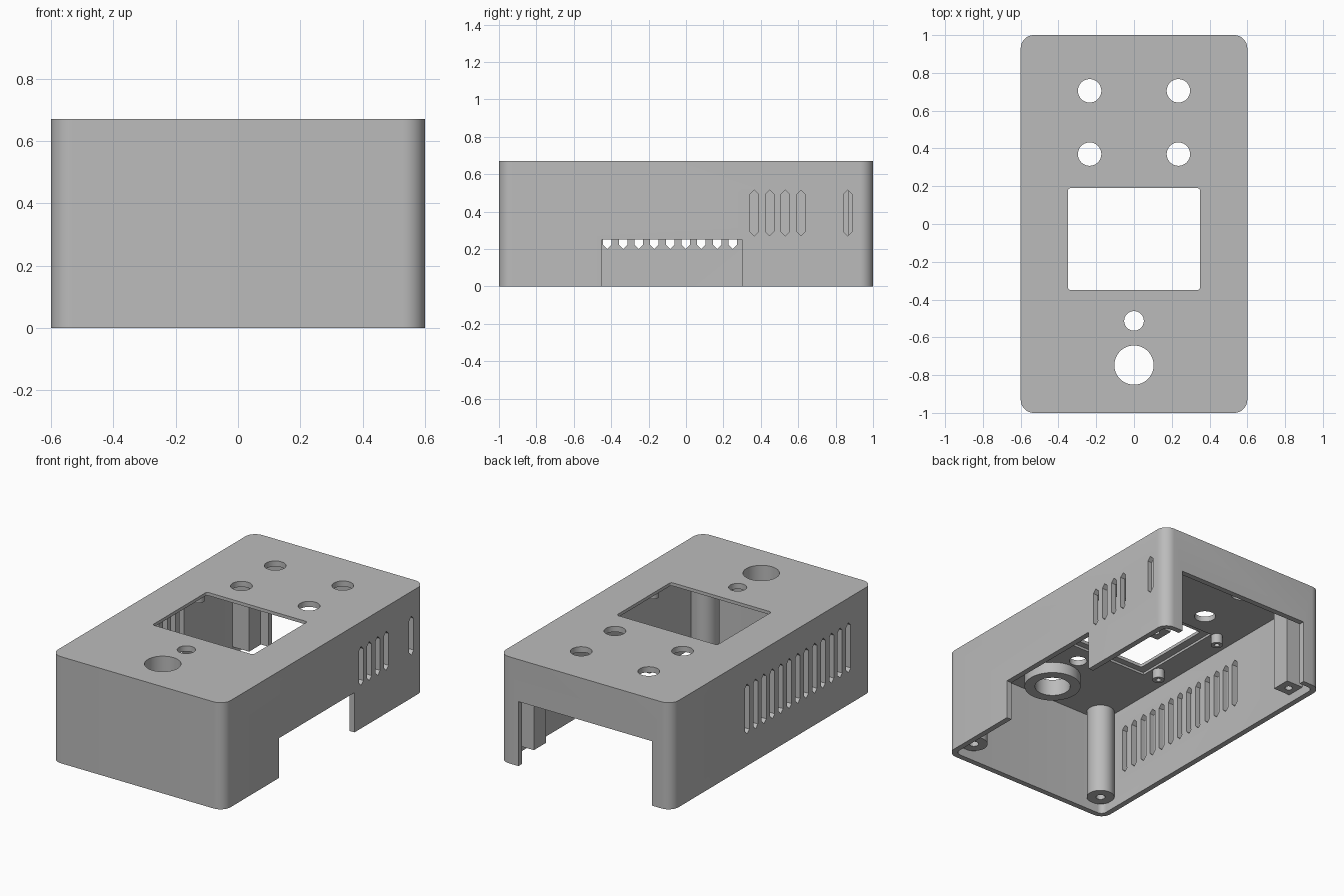
import bpy, bmesh, math
from mathutils import Matrix

cube = bpy.data.objects.get("Cube")
if cube:
    bpy.data.objects.remove(cube, do_unlink=True)

grey = bpy.data.materials.new("matte_grey")
grey.use_nodes = True
grey.diffuse_color = (0.5, 0.5, 0.5, 1)
grey.node_tree.nodes["Principled BSDF"].inputs["Base Color"].default_value = (0.5, 0.5, 0.5, 1)

HX, HY, H = 0.6, 1.0, 0.67      # half width, half length, height
WALL = 0.035
CEIL = H - WALL
POST_Z = 0.055                  # posts stop short of the rim


def rounded(x0, x1, y0, y1, r, steps=10):
    """Rounded rectangle outline."""
    pts = []
    corners = [(x1 - r, y1 - r), (x0 + r, y1 - r), (x0 + r, y0 + r), (x1 - r, y0 + r)]
    for i, (cx, cy) in enumerate(corners):
        for k in range(steps + 1):
            a = math.pi / 2 * (i + k / steps)
            pts.append((cx + r * math.cos(a), cy + r * math.sin(a)))
    return pts


def rect(x0, x1, y0, y1):
    return [(x0, y0), (x1, y0), (x1, y1), (x0, y1)]


def circle(cx, cy, r, n=48):
    return [(cx + r * math.cos(2 * math.pi * i / n), cy + r * math.sin(2 * math.pi * i / n))
            for i in range(n)]


def prism(name, outline, lo, hi, along_x=False):
    """Extrude an outline along z, or a (y, z) outline along x."""
    bm = bmesh.new()
    face = bm.faces.new([bm.verts.new((u, v, lo)) for u, v in outline])
    top = bmesh.ops.extrude_face_region(bm, geom=[face])["geom"]
    moved = [v for v in top if isinstance(v, bmesh.types.BMVert)]
    bmesh.ops.translate(bm, verts=moved, vec=(0, 0, hi - lo))
    if along_x:
        cycle = Matrix(((0, 0, 1), (1, 0, 0), (0, 1, 0)))
        bmesh.ops.transform(bm, matrix=cycle.to_4x4(), verts=bm.verts)
    bmesh.ops.recalc_face_normals(bm, faces=bm.faces)
    mesh = bpy.data.meshes.new(name)
    bm.to_mesh(mesh)
    bm.free()
    mesh.materials.append(grey)
    ob = bpy.data.objects.new(name, mesh)
    bpy.context.collection.objects.link(ob)
    return ob


def activate(ob):
    bpy.ops.object.select_all(action="DESELECT")
    ob.select_set(True)
    bpy.context.view_layer.objects.active = ob


def cut(ob, outline, lo, hi, along_x=False):
    cutter = prism("cutter", outline, lo, hi, along_x)
    cutter.hide_render = True
    mod = ob.modifiers.new("cut", "BOOLEAN")
    mod.operation = "DIFFERENCE"
    mod.solver = "EXACT"
    mod.object = cutter
    activate(ob)
    bpy.ops.object.modifier_apply(modifier=mod.name)
    bpy.data.objects.remove(cutter, do_unlink=True)


def smooth(ob):
    activate(ob)
    bpy.ops.object.shade_smooth_by_angle(angle=math.radians(30))


def vent(y, z0, z1, w=0.0225):
    """Upright slot with pointed ends."""
    return [(y, z0), (y + w, z0 + w), (y + w, z1 - w), (y, z1), (y - w, z1 - w), (y - w, z0 + w)]


# Case shell, open underneath
case = prism("case_shell", rounded(-HX, HX, -HY, HY, 0.07), 0, H)
cut(case, rounded(WALL - HX, HX - WALL, WALL - HY, HY - WALL, 0.035), -0.1, CEIL)

# Display window and the shallow seat behind it
cut(case, rect(-0.4, 0.4, -0.39, 0.23), CEIL - 0.1, H - 0.02)
cut(case, rounded(-0.35, 0.35, -0.35, 0.19, 0.015, 4), 0.5, 1)

# Button, indicator and knob holes
for x in (-0.235, 0.235):
    for y in (0.37, 0.705):
        cut(case, circle(x, y, 0.062), 0.5, 1)
cut(case, circle(0, -0.513, 0.052), 0.5, 1)
cut(case, circle(0, -0.747, 0.104), 0.5, 1)

# Side and back openings
cut(case, rect(-0.45, 0.3, -0.1, 0.25), 0.5, 0.7, True)
cut(case, rect(-0.465, 0.465, 0.9, 1.1), -0.1, 0.405)

# Ventilation slots
for y in (0.365, 0.447, 0.531, 0.615, 0.865):
    cut(case, vent(y, 0.27, 0.515), 0.5, 0.7, True)
for i in range(13):
    cut(case, vent(0.25 - 0.0838 * i, 0.2, 0.515), -0.7, -0.5, True)
smooth(case)

# Screw posts: round at the front, square at the back; display studs on the ceiling
for side, s in (("left", 1), ("right", -1)):
    x = 0.487 * s
    post = prism("front_post_" + side, circle(x, -0.887, 0.081), POST_Z, CEIL + 0.005)
    cut(post, circle(x, -0.887, 0.027, 24), 0, 0.3)
    smooth(post)
    x = 0.51 * s
    post = prism("back_post_" + side, rect(x - 0.062, x + 0.062, 0.75, 0.87), POST_Z, CEIL + 0.005)
    cut(post, circle(x, 0.81, 0.022, 24), 0, 0.3)
    smooth(post)
    for end, y in (("front", -0.3), ("back", 0.235)):
        x = 0.44 * s
        stud = prism("display_stud_%s_%s" % (end, side), circle(x, y, 0.035, 32), 0.575, CEIL + 0.005)
        cut(stud, circle(x, y, 0.016, 16), 0.5, 0.63)
        smooth(stud)

# Collar around the knob hole
collar = prism("knob_collar", circle(0, -0.747, 0.165, 64), 0.565, CEIL + 0.005)
cut(collar, circle(0, -0.747, 0.104), 0.5, 1)
smooth(collar)
